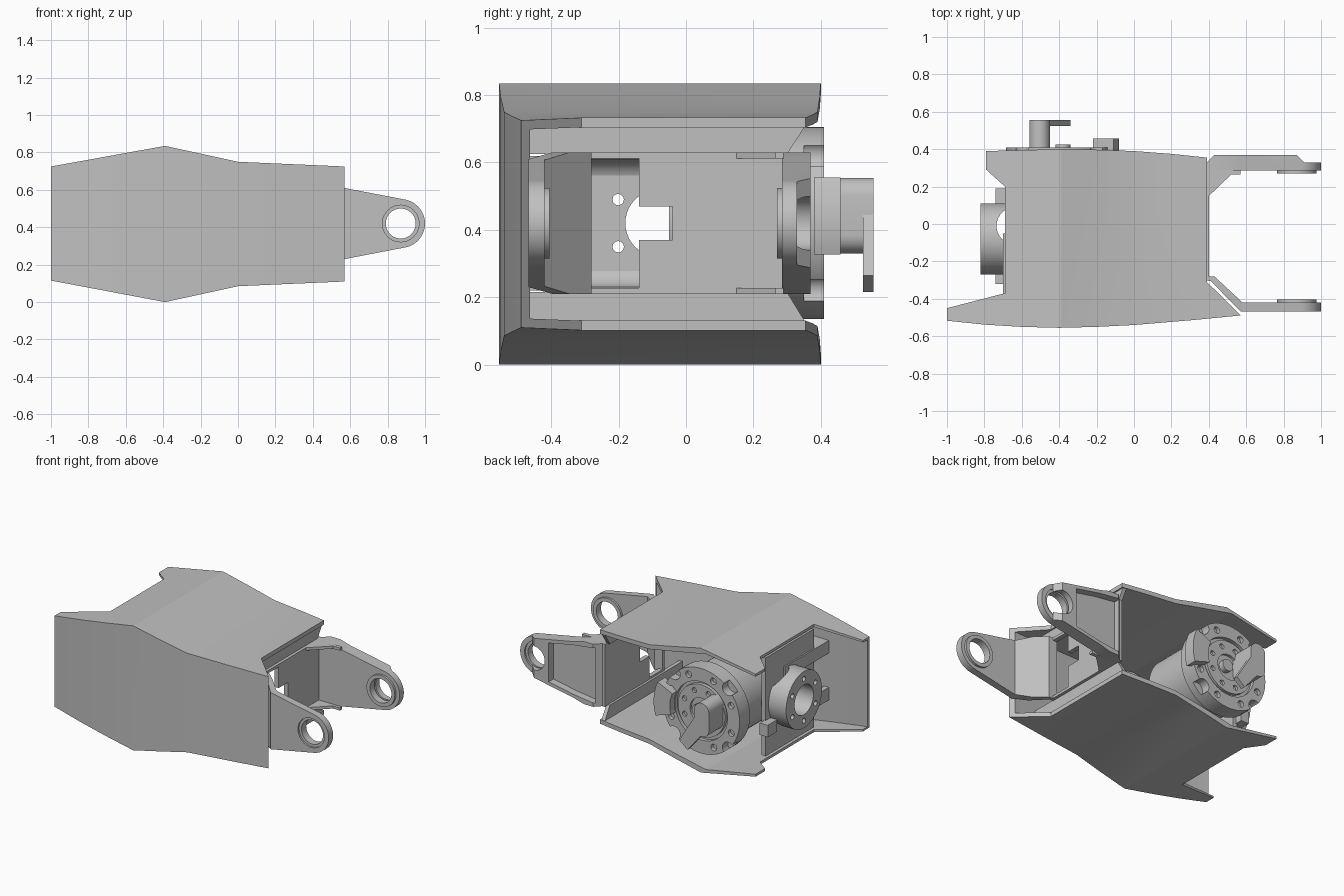
import bpy, bmesh, math

cube = bpy.data.objects.get("Cube")
if cube:
    bpy.data.objects.remove(cube, do_unlink=True)

metal = bpy.data.materials.new("machined grey")
metal.use_nodes = True
GREY = (0.53, 0.53, 0.53, 1)
metal.diffuse_color = GREY
metal.node_tree.nodes["Principled BSDF"].inputs["Base Color"].default_value = GREY


def prism(name, pts, axis, a, b):
    """Extrude a 2D outline along an axis; the outline uses the other two axes in order."""
    def place(p, d):
        return {"x": (d, p[0], p[1]), "y": (p[0], d, p[1]), "z": (p[0], p[1], d)}[axis]
    bm = bmesh.new()
    low = [bm.verts.new(place(p, a)) for p in pts]
    high = [bm.verts.new(place(p, b)) for p in pts]
    bm.faces.new(low)
    bm.faces.new(high)
    for i in range(len(pts)):
        j = (i + 1) % len(pts)
        bm.faces.new((low[i], low[j], high[j], high[i]))
    bmesh.ops.recalc_face_normals(bm, faces=bm.faces)
    mesh = bpy.data.meshes.new(name)
    bm.to_mesh(mesh)
    bm.free()
    mesh.materials.append(metal)
    obj = bpy.data.objects.new(name, mesh)
    bpy.context.collection.objects.link(obj)
    return obj


def arc(u, v, r, n, start, end):
    return [(u + r * math.cos(math.radians(start + (end - start) * i / (n - 1))),
             v + r * math.sin(math.radians(start + (end - start) * i / (n - 1)))) for i in range(n)]


def disc(name, u, v, r, axis, a, b, n=40):
    return prism(name, arc(u, v, r, n + 1, 0, 360)[:-1], axis, a, b)


def polar(u, v, r, angle):
    return u + r * math.cos(math.radians(angle)), v + r * math.sin(math.radians(angle))


def rect(u0, v0, u1, v1):
    return [(u0, v0), (u1, v0), (u1, v1), (u0, v1)]


def boolean(obj, tool, op="DIFFERENCE"):
    """Apply a boolean and discard the tool."""
    mod = obj.modifiers.new("cut", "BOOLEAN")
    mod.operation, mod.object, mod.solver = op, tool, "EXACT"
    bpy.context.view_layer.update()
    deps = bpy.context.evaluated_depsgraph_get()
    mesh = bpy.data.meshes.new_from_object(obj.evaluated_get(deps))
    obj.modifiers.clear()
    obj.data = mesh
    bpy.data.objects.remove(tool, do_unlink=True)


MID = 0.42  # height of the main axis

# Outer shell: faceted side profile trimmed by the plan outline, then hollowed
profile = [(-1, 0.115), (-0.39, 0), (0, 0.085), (0.57, 0.11),
           (0.57, 0.725), (0, 0.75), (-0.39, 0.835), (-1, 0.725)]
front_edge = [(-1, -0.517), (-0.8, -0.538), (-0.6, -0.55), (-0.4, -0.555), (-0.2, -0.55),
              (0, -0.54), (0.3, -0.515), (0.57, -0.489)]
plan = front_edge + [(0.39, -0.31), (0.39, 0.355), (0.2, 0.375), (0, 0.39), (-0.2, 0.397),
                     (-0.4, 0.4), (-0.79, 0.39), (-0.79, 0.29), (-0.69, 0.2),
                     (-0.69, -0.37), (-1, -0.45)]
shell = prism("outer_shell", profile, "y", -0.7, 0.6)
boolean(shell, prism("plan_tool", plan, "z", -0.2, 1.2), "INTERSECT")
inner = [(x * 1.1, z + (0.03 if z < MID else -0.03)) for x, z in profile]
cavity = prism("cavity", inner, "y", -0.65, 0.7)
inside = [(x * 1.15, y + 0.035) for x, y in front_edge] + [(0.7, 0.65), (-1.2, 0.65)]
boolean(cavity, prism("inside_tool", inside, "z", -0.3, 1.3), "INTERSECT")
boolean(shell, cavity)

# Ribs that close the open end above and below the fork
for label, z_in, z_out in (("upper", 0.625, 0.71), ("lower", 0.215, 0.125)):
    prism(label + "_end_rib", [(-0.47, z_in), (0.3, z_in), (0.355, z_out), (-0.47, z_out)],
          "x", 0.355, 0.38)

# Bulkhead with bearing bore and bolt holes; the ring is scalloped behind
bulkhead = prism("bulkhead", rect(-0.37, 0.09, 0.14, 0.75), "x", -0.69, -0.66)
bearing = disc("bearing_ring", -0.08, MID, 0.19, "x", -0.82, -0.69, 48)
boolean(bearing, disc("scallop", -0.635, -0.01, 0.1, "z", 0, 1))
for part in (bulkhead, bearing):
    boolean(part, disc("bore", -0.08, MID, 0.1, "x", -1, -0.5))
    for i in range(6):
        y, z = polar(-0.08, MID, 0.14, 30 + 60 * i)
        boolean(part, disc("bolt_hole", y, z, 0.017, "x", -1, -0.5, 12))
for y0, y1 in ((0.09, 0.19), (-0.32, -0.24)):
    prism("bearing_tab", rect(y0, 0.25, y1, 0.33), "x", -0.74, -0.68)

# Concave fillets running from the front wall along the bulkhead
for s in (-1, 1):
    fillet = [(-0.7, MID + s * 0.115)] + [(x, MID + s * z) for x, z in arc(-0.59, 0.115, 0.075, 10, 180, 90)]
    prism("bulkhead_fillet", fillet + [(-0.59, MID + s * 0.2), (-0.7, MID + s * 0.2)], "y", -0.52, -0.05)

# Fork arms: plan outline trimmed by a tapering outline with a round end
EYE = 0.87
arm_side = ([(0.3, 0.21), (0.5, 0.21), (0.57, 0.23)] + arc(EYE, MID, 0.13, 24, -78, 78)
            + [(0.57, 0.61), (0.5, 0.63), (0.3, 0.63)])
front_plan = [(0.37, -0.3), (0.41, -0.305), (0.57, -0.467), (1, -0.467),
              (1, -0.42), (0.58, -0.42), (0.43, -0.28), (0.37, -0.28)]
back_plan = [(0.37, 0.285), (1, 0.285), (1, 0.33), (0.91, 0.33), (0.87, 0.37),
             (0.43, 0.37), (0.39, 0.33), (0.37, 0.33)]
pocket = [(0.42, 0.235), (0.58, 0.255), (0.76, 0.29), (0.76, 0.55), (0.58, 0.585), (0.42, 0.605)]
for label, outline, eye_a, eye_b, recess in (("front", front_plan, -0.42, -0.405, (-0.6, -0.455)),
                                             ("back", back_plan, 0.27, 0.285, (0.318, 0.33))):
    arm = prism(label + "_fork_arm", outline, "z", 0, 1)
    boolean(arm, prism("side_tool", arm_side, "y", -0.6, 0.6), "INTERSECT")
    if label == "back":
        boolean(arm, prism("pocket_tool", pocket, "y", 0.32, 0.6))
    boolean(arm, disc("eye_tool", EYE, MID, 0.08, "y", -0.6, 0.6))
    boolean(arm, disc("recess_tool", EYE, MID, 0.098, "y", *recess))
    ring = disc(label + "_eye_ring", EYE, MID, 0.105, "y", eye_a, eye_b)
    boolean(ring, disc("eye_tool", EYE, MID, 0.08, "y", -0.6, 0.6))

# Fork base plate with window, strips to the front arm, and thin corner gussets
base = prism("fork_base", rect(-0.14, 0.21, 0.3, 0.63), "x", 0.37, 0.4)
boolean(base, prism("window_tool", rect(-0.2, 0.37, -0.04, 0.47), "x", 0.2, 0.6))
gusset = [(0.39, 0.14), (0.52, 0.265), (0.57, 0.265), (0.57, 0.29), (0.39, 0.29)]
for z in (0.21, 0.612):
    prism("fork_base_strip", rect(-0.3, z, -0.14, z + 0.018), "x", 0.37, 0.4)
    prism("fork_gusset", gusset, "z", z, z + 0.018)

# Motor and drive flange facing the back, with notches and bolt holes
HUB = -0.4
disc("motor_body", HUB, MID, 0.24, "y", -0.05, 0.31, 56)
flange = disc("drive_flange", HUB, MID, 0.285, "y", 0.3, 0.41, 64)
for i in range(4):
    x, z = polar(HUB, MID, 0.285, 45 + 90 * i)
    boolean(flange, disc("notch", x, z, 0.045, "y", 0.35, 0.6, 20))
for i in range(8):
    x, z = polar(HUB, MID, 0.24, 22 + 45 * i)
    boolean(flange, disc("rim_hole", x, z, 0.022, "y", 0.385, 0.6, 16))
boolean(flange, disc("face_recess", HUB, MID, 0.195, "y", 0.385, 0.6, 48))
face = disc("flange_face", HUB, MID, 0.175, "y", 0.38, 0.408, 48)
boolean(face, disc("face_bore", HUB, MID, 0.085, "y", 0.39, 0.6))
for i in range(8):
    x, z = polar(HUB, MID, 0.135, 22 + 45 * i)
    boolean(face, disc("face_hole", x, z, 0.017, "y", 0.39, 0.6, 12))
disc("centre_pin", -0.38, MID, 0.04, "y", 0.38, 0.425, 24)

# Cable outlet, its angled tab, and the curved stop on the rim
prism("cable_outlet", arc(-0.505, 0.5, 0.055, 14, 0, 180) + arc(-0.505, 0.385, 0.055, 14, 180, 360),
      "y", 0.38, 0.557)
prism("outlet_tab", [(-0.53, 0.37), (-0.4, 0.215), (-0.34, 0.265), (-0.46, 0.46)], "y", 0.525, 0.557)
prism("rim_stop", arc(HUB, MID, 0.32, 14, -17, 25) + arc(HUB, MID, 0.2, 14, 25, -17), "y", 0.38, 0.458)

# Smooth curved walls, keep creases sharp
for obj in bpy.context.scene.objects:
    if obj.type == "MESH" and metal.name in obj.data.materials:
        bpy.ops.object.select_all(action="DESELECT")
        obj.select_set(True)
        bpy.context.view_layer.objects.active = obj
        bpy.ops.object.shade_smooth_by_angle(angle=math.radians(20))
